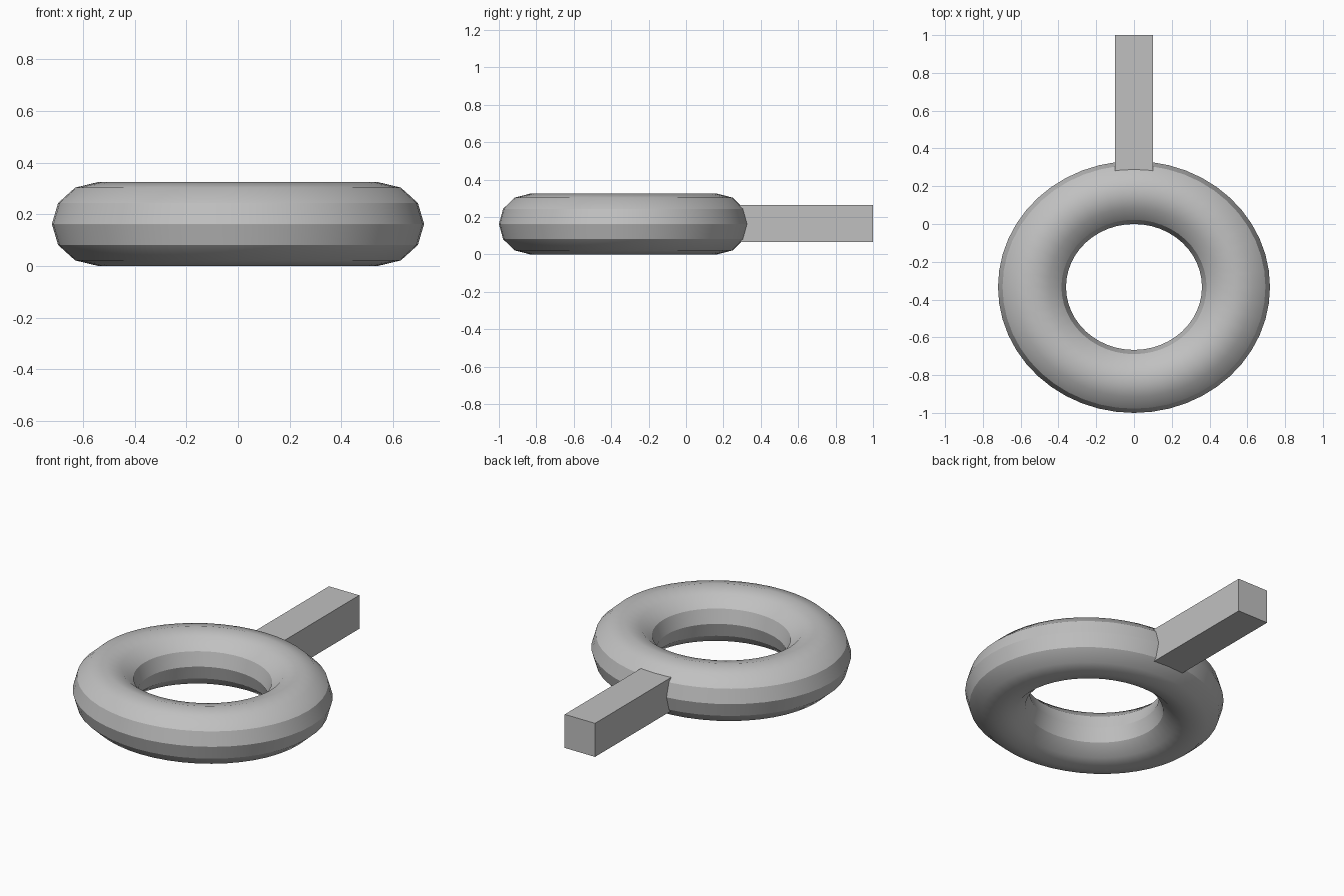
import bpy, math
from mathutils import Matrix

cube = bpy.data.objects.get("Cube")
if cube:
    bpy.data.objects.remove(cube, do_unlink=True)

# Single plain grey
grey = bpy.data.materials.new("plain grey")
grey.use_nodes = True
colour = (0.53, 0.53, 0.53, 1)
grey.diffuse_color = colour
grey.node_tree.nodes["Principled BSDF"].inputs["Base Color"].default_value = colour


def finish(name, scale, location):
    """Name the active object, bake its scale into the mesh and colour it."""
    ob = bpy.context.object
    ob.name = ob.data.name = name
    ob.data.transform(Matrix.Diagonal((*scale, 1)))
    ob.location = location
    ob.data.materials.append(grey)
    return ob


# Ring: slightly oval, with a twelve-sided tube
bpy.ops.mesh.primitive_torus_add(major_segments=48, minor_segments=12,
                                 major_radius=0.5, minor_radius=1 / 6)
finish("ring", (1.08, 1.0, 0.975), (0, -1 / 3, 0.1625))
bpy.ops.object.shade_smooth_by_angle(angle=math.radians(30))

# Handle: square bar rooted inside the tube
start, end = 0.17, 1.0
bpy.ops.mesh.primitive_cube_add(size=1)
finish("handle", (0.2, end - start, 0.2), (0, (start + end) / 2, 0.165))
